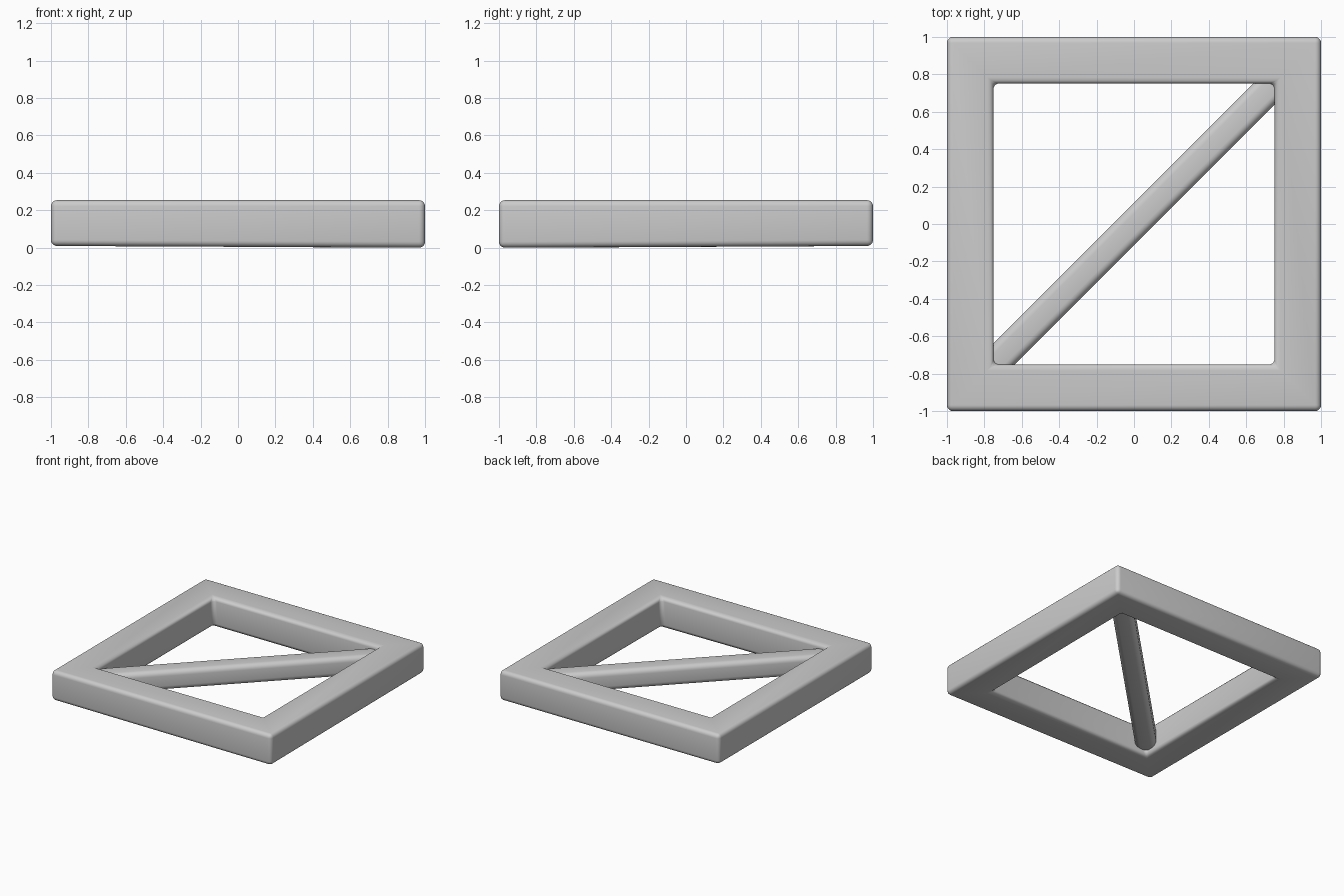
import bpy, bmesh, math

if "Cube" in bpy.data.objects:
    bpy.data.objects.remove(bpy.data.objects["Cube"])


def finish(obj, width):
    # Rounded edges with smooth shading
    bpy.context.view_layer.objects.active = obj
    obj.select_set(True)
    mod = obj.modifiers.new("rounded_edges", 'BEVEL')
    mod.width = width
    mod.segments = 5
    mod.limit_method = 'ANGLE'
    mod.angle_limit = math.radians(30)
    bpy.ops.object.modifier_apply(modifier=mod.name)
    bpy.ops.object.shade_smooth_by_angle(angle=math.radians(35))
    obj.select_set(False)


def square_frame(name, outer, inner, z0, z1):
    # Square ring: four mitred sides sharing corner vertices
    bm = bmesh.new()
    signs = [(-1, -1), (1, -1), (1, 1), (-1, 1)]

    def loop(r, z):
        return [bm.verts.new((sx * r, sy * r, z)) for sx, sy in signs]

    ob, ib = loop(outer, z0), loop(inner, z0)
    ot, it = loop(outer, z1), loop(inner, z1)
    for lo, hi in ((ob, ot), (ot, it), (it, ib), (ib, ob)):
        for i in range(4):
            j = (i + 1) % 4
            bm.faces.new((lo[i], lo[j], hi[j], hi[i]))
    # The underside dips very slightly toward the front right corner
    ob[1].co.z = ib[1].co.z = 0.0
    bmesh.ops.recalc_face_normals(bm, faces=bm.faces)
    mesh = bpy.data.meshes.new(name)
    bm.to_mesh(mesh)
    bm.free()
    obj = bpy.data.objects.new(name, mesh)
    bpy.context.collection.objects.link(obj)
    return obj


# Outer square frame
finish(square_frame("square_frame", 1.0, 0.752, 0.009, 0.254), 0.032)

# Diagonal brace, ends buried in the frame corners
bpy.ops.mesh.primitive_cube_add(size=1, location=(0, 0, 0.135),
                                rotation=(0, 0, math.radians(45)))
brace = bpy.context.object
brace.name = "diagonal_brace"
brace.scale = (2.3, 0.16, 0.16)
bpy.ops.object.transform_apply(location=False, rotation=False, scale=True)
finish(brace, 0.04)
